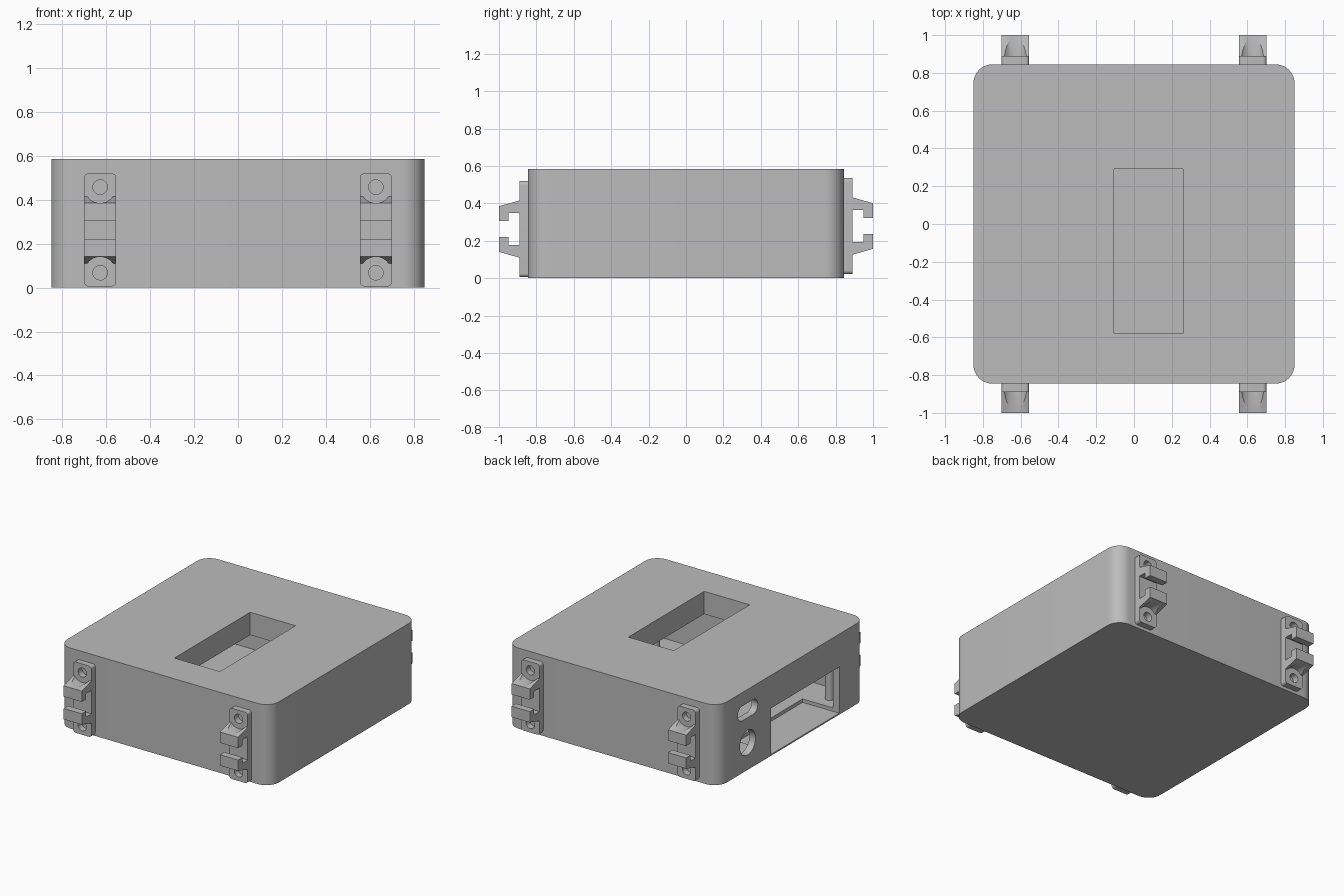
import bpy, bmesh, math
from mathutils import Matrix

if "Cube" in bpy.data.objects:
    bpy.data.objects.remove(bpy.data.objects["Cube"], do_unlink=True)

grey = bpy.data.materials.new("plain grey")
grey.use_nodes = True
colour = (0.5, 0.5, 0.5, 1)
grey.diffuse_color = colour
grey.node_tree.nodes["Principled BSDF"].inputs["Base Color"].default_value = colour


def prism(name, outline, low, high, axis="Z"):
    """Extrude a 2D outline along an axis; X takes (y, z) points, Y takes (x, z)."""
    place = {"Z": lambda a, b, h: (a, b, h),
             "X": lambda a, b, h: (h, a, b),
             "Y": lambda a, b, h: (a, h, b)}[axis]
    bm = bmesh.new()
    base = bm.faces.new([bm.verts.new(place(a, b, low)) for a, b in outline])
    moved = bmesh.ops.extrude_face_region(bm, geom=[base])["geom"]
    shift = place(0, 0, high - low)
    bmesh.ops.translate(bm, vec=shift, verts=[v for v in moved if isinstance(v, bmesh.types.BMVert)])
    bmesh.ops.recalc_face_normals(bm, faces=bm.faces)
    mesh = bpy.data.meshes.new(name)
    bm.to_mesh(mesh)
    bm.free()
    ob = bpy.data.objects.new(name, mesh)
    bpy.context.collection.objects.link(ob)
    mesh.materials.append(grey)
    return ob


def rounded(a0, a1, b0, b1, r, steps=8):
    """Rectangle outline with rounded corners."""
    points = []
    corners = ((a1 - r, b1 - r), (a0 + r, b1 - r), (a0 + r, b0 + r), (a1 - r, b0 + r))
    for i, (a, b) in enumerate(corners):
        for k in range(steps + 1):
            t = math.pi / 2 * (i + k / steps)
            points.append((a + r * math.cos(t), b + r * math.sin(t)))
    return points


def rect(a0, a1, b0, b1):
    return [(a0, b0), (a1, b0), (a1, b1), (a0, b1)]


def circle(a, b, r, n=32):
    return [(a + r * math.cos(math.tau * i / n), b + r * math.sin(math.tau * i / n)) for i in range(n)]


def activate(ob):
    bpy.ops.object.select_all(action="DESELECT")
    ob.select_set(True)
    bpy.context.view_layer.objects.active = ob


def cut(ob, cutters):
    activate(ob)
    for c in cutters:
        mod = ob.modifiers.new("cut", "BOOLEAN")
        mod.operation, mod.solver, mod.object = "DIFFERENCE", "EXACT", c
        bpy.ops.object.modifier_apply(modifier=mod.name)
        bpy.data.objects.remove(c, do_unlink=True)


def finish(ob):
    activate(ob)
    bpy.ops.object.shade_smooth_by_angle(angle=math.radians(30))


# Hollow case with display opening and side ports
W, D, H, wall = 0.85, 0.845, 0.585, 0.05
opening = rect(-0.105, 0.26, -0.58, 0.29)
case = prism("case", rounded(-W, W, -D, D, 0.1, 12), 0, H)
cut(case, [
    prism("cavity", rounded(-W + wall, W - wall, -D + wall, D - wall, 0.05), 0.035, H - 0.04),
    prism("opening_cutter", opening, 0.3, 0.7),
    prism("side_window", rect(-0.545, 0.24, 0.01, 0.345), -1, -0.555, "X"),
    prism("slot_port", rounded(0.39, 0.62, 0.38, 0.486, 0.052), -1, -0.75, "X"),
    prism("round_port", circle(0.506, 0.198, 0.09), -1, -0.75, "X"),
])
finish(case)

# Collar hanging below the display opening
collar = prism("display_collar", rect(-0.145, 0.3, -0.62, 0.33), 0.42, H - 0.035)
cut(collar, [prism("collar_cutter", opening, 0.3, 0.7)])
finish(collar)

# Inner corner posts
for i, sx in enumerate((-1, 1)):
    for j, sy in enumerate((-1, 1)):
        finish(prism(f"post_{i}{j}", circle(sx * 0.7, sy * 0.65, 0.03, 20), 0.03, H - 0.03))

# Clip brackets: screw plate plus two facing hooks, drawn about z = 0
half = 0.073
hook = [(0.88, 0.156), (0.89, 0.153), (1.0, 0.122), (1.0, 0.043),
        (0.95, 0.043), (0.95, 0.085), (0.88, 0.085)]
for side, sy, mid in (("front", -1, 0.263), ("back", 1, 0.279)):
    for label, cx in (("right", -0.628), ("left", 0.628)):
        def bore(r, depth, s):
            return prism("bore", circle(cx, mid + s * 0.195, r), sy * depth, sy * 1.1, "Y")

        plate = prism(f"{side}_{label}_plate",
                      rounded(cx - half, cx + half, mid - 0.257, mid + 0.257, 0.02),
                      sy * 0.84, sy * 0.89, "Y")
        cut(plate, [bore(0.033, 0.83, s) for s in (-1, 1)])
        finish(plate)
        for s, end in ((1, "upper"), (-1, "lower")):
            arm = prism(f"{side}_{label}_{end}_hook",
                        [(sy * y, mid + s * z) for y, z in hook], cx - half, cx + half, "X")
            cut(arm, [bore(0.0725, 0.87, s)])
            finish(arm)
